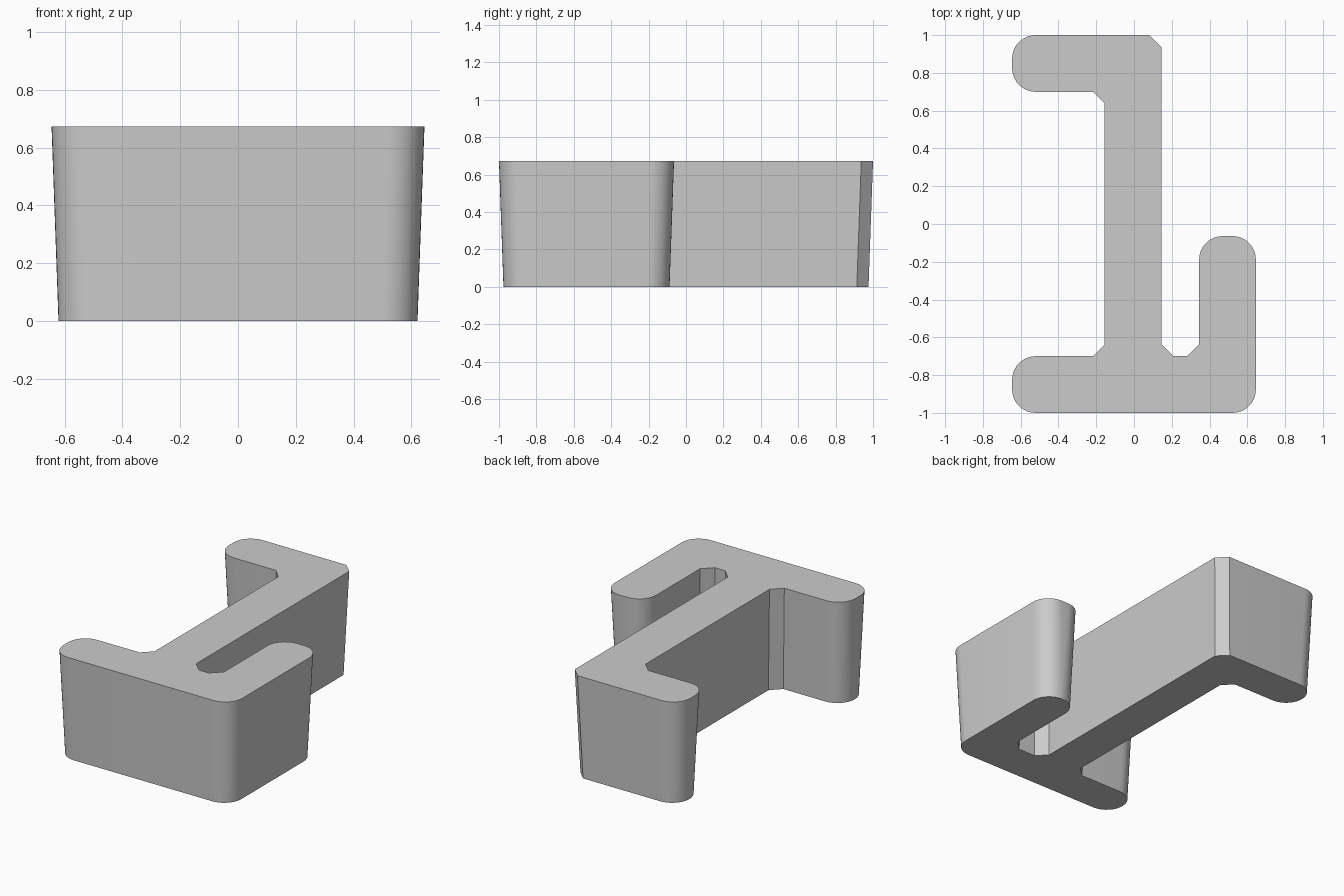
import bpy, bmesh
from math import cos, sin, radians
from mathutils import Vector

cube = bpy.data.objects.get("Cube")
if cube:
    bpy.data.objects.remove(cube)

HEIGHT, DRAFT = 0.672, 0.024
ROUND = (0.124, 10)       # corner size and number of segments
CHAMFER = (0.063, 1)

# Square corners of the clip, counter-clockwise, each with its finish
CORNERS = [
    (-0.645, -1.0, ROUND), (0.645, -1.0, ROUND),          # front wall
    (0.645, -0.064, ROUND), (0.345, -0.064, ROUND),       # hook tip
    (0.345, -0.70, CHAMFER), (0.145, -0.70, CHAMFER),     # slot floor
    (0.145, 1.0, CHAMFER),                                # rear corner
    (-0.645, 1.0, ROUND), (-0.645, 0.70, ROUND),          # rear foot tip
    (-0.155, 0.70, CHAMFER), (-0.155, -0.70, CHAMFER),    # stem
    (-0.645, -0.70, ROUND),                               # front foot tip
]


def outline(inset):
    """Move every wall inward, then round or chamfer the corners."""
    points = [Vector((x, y)) for x, y, finish in CORNERS]
    result = []
    for i, (x, y, (size, steps)) in enumerate(CORNERS):
        p = points[i]
        d1 = (p - points[i - 1]).normalized()
        d2 = (points[(i + 1) % len(points)] - p).normalized()
        p = p + inset * (Vector((-d1.y, d1.x)) + Vector((-d2.y, d2.x)))
        centre = p + size * (d2 - d1)
        for k in range(steps + 1):
            a = radians(90 * k / steps)
            result.append(centre + size * (d1 * sin(a) - d2 * cos(a)))
    return result


# Tapered solid between the narrow base and the full-size top
bm = bmesh.new()
base = [bm.verts.new((p.x, p.y, 0)) for p in outline(DRAFT)]
top = [bm.verts.new((p.x, p.y, HEIGHT)) for p in outline(0)]
caps = [bm.faces.new(top), bm.faces.new(base[::-1])]
for i in range(len(top)):
    j = (i + 1) % len(top)
    bm.faces.new((base[i], base[j], top[j], top[i]))
bm.normal_update()
bmesh.ops.triangulate(bm, faces=caps, ngon_method="EAR_CLIP")
mesh = bpy.data.meshes.new("hook_bracket")
bm.to_mesh(mesh)
bm.free()
bracket = bpy.data.objects.new("hook_bracket", mesh)
bpy.context.collection.objects.link(bracket)

# Plain grey finish
grey = bpy.data.materials.new("light_grey")
grey.use_nodes = True
colour = (0.6, 0.6, 0.6, 1)
grey.diffuse_color = colour
grey.node_tree.nodes["Principled BSDF"].inputs["Base Color"].default_value = colour
mesh.materials.append(grey)

# Smooth rounded tips, sharp chamfers and rims
bpy.ops.object.select_all(action="DESELECT")
bracket.select_set(True)
bpy.context.view_layer.objects.active = bracket
bpy.ops.object.shade_smooth_by_angle(angle=radians(30))
